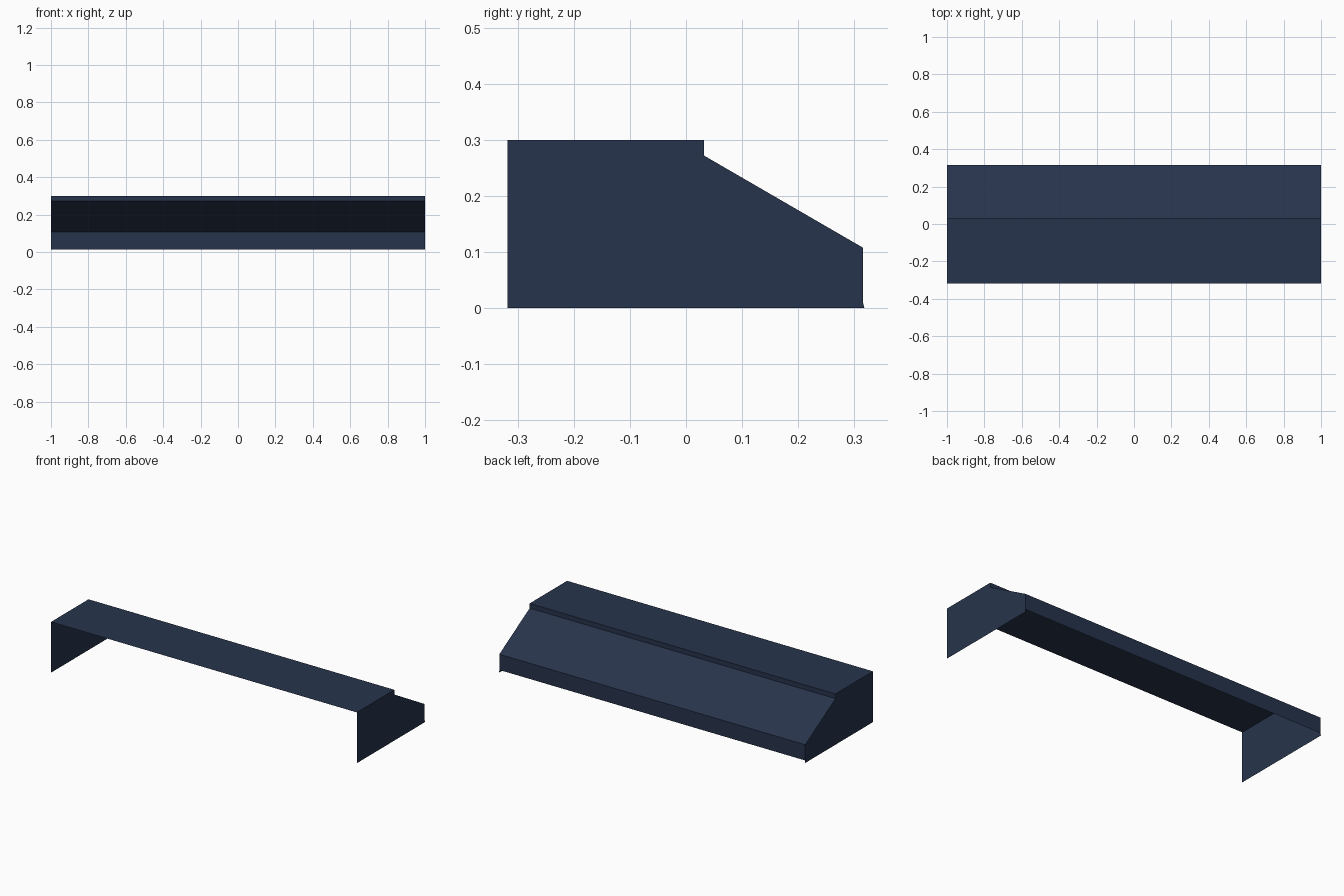
import bpy
import bmesh

if "Cube" in bpy.data.objects:
    bpy.data.objects.remove(bpy.data.objects["Cube"])

navy = bpy.data.materials.new("dark navy")
navy.diffuse_color = (0.020, 0.034, 0.072, 1.0)
navy.use_nodes = True
navy.node_tree.nodes["Principled BSDF"].inputs["Base Color"].default_value = navy.diffuse_color

# Side outline as (y, z): flat top, small step, slope, low back wall
FRONT, BACK = -0.318, 0.315
TOP = [(FRONT, 0.30), (0.032, 0.30)]
STEP = [(0.032, 0.30), (0.032, 0.272)]
SLOPE = [(0.032, 0.272), (BACK, 0.108)]
WALL = [(BACK, 0.108), (BACK, 0.015)]
SIDE = [(FRONT, 0.0), (0.318, 0.0), (BACK, 0.012), (BACK, 0.108),
        (0.032, 0.272), (0.032, 0.30), (FRONT, 0.30)]


def make_sheet(name, points):
    """One thin flat-shaded face from a list of 3D corners."""
    bm = bmesh.new()
    bm.faces.new([bm.verts.new(p) for p in points])
    mesh = bpy.data.meshes.new(name)
    bm.to_mesh(mesh)
    bm.free()
    mesh.materials.append(navy)
    obj = bpy.data.objects.new(name, mesh)
    bpy.context.collection.objects.link(obj)
    return obj


# Full-width sheets, normals facing out
for name, ((y0, z0), (y1, z1)) in (("top_panel", TOP), ("step_lip", STEP),
                                   ("sloped_panel", SLOPE), ("back_wall", WALL)):
    make_sheet(name, [(-1, y0, z0), (1, y0, z0), (1, y1, z1), (-1, y1, z1)])

# Side panels, the left one with reversed winding
make_sheet("right_side_panel", [(1, y, z) for y, z in SIDE])
make_sheet("left_side_panel", [(-1, y, z) for y, z in reversed(SIDE)])
